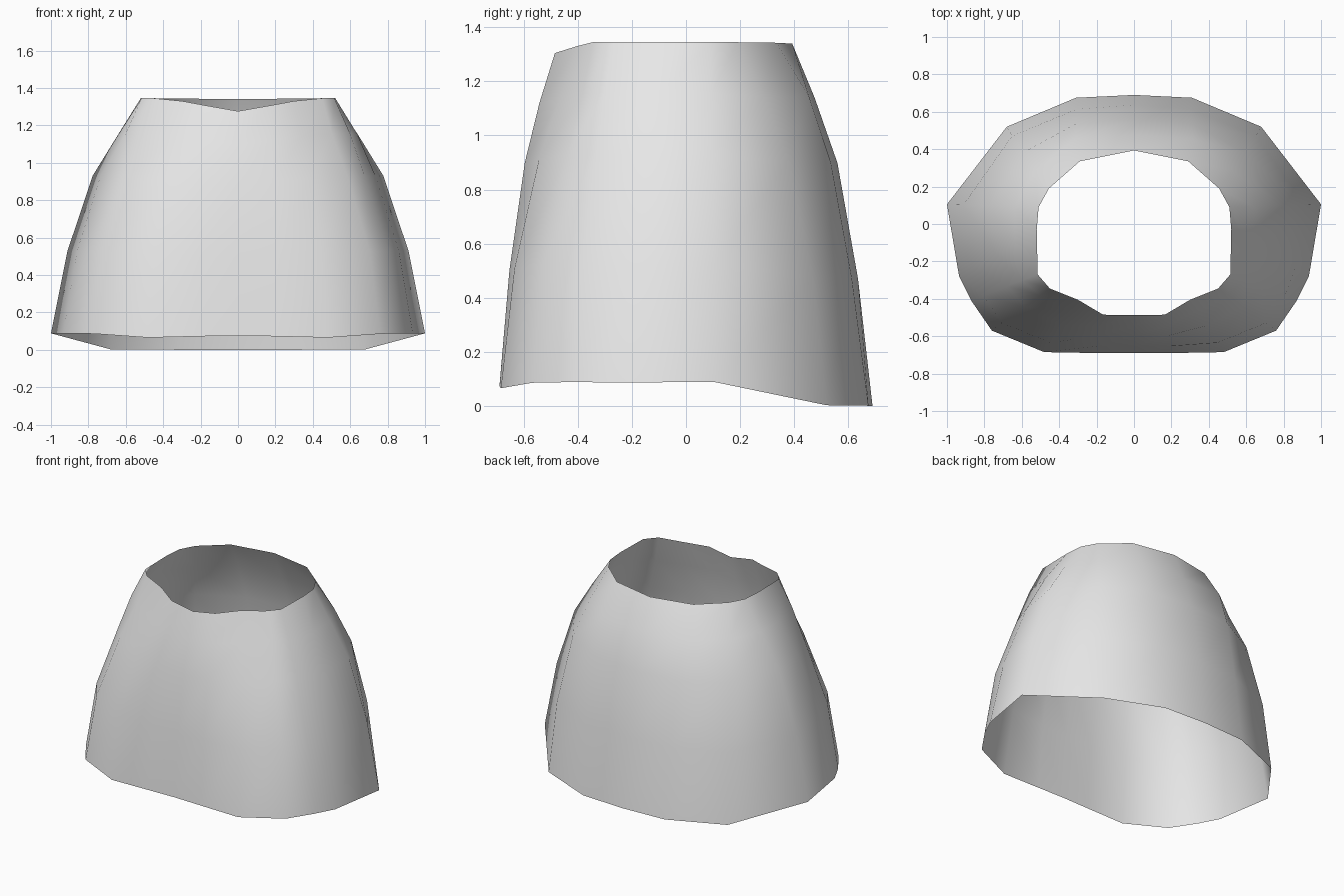
import bpy
import bmesh

cube = bpy.data.objects.get("Cube")
if cube:
    bpy.data.objects.remove(cube)

# Cloth colour
cloth = bpy.data.materials.new("light grey cloth")
cloth.use_nodes = True
cloth.diffuse_color = (0.8, 0.8, 0.8, 1)
cloth.node_tree.nodes["Principled BSDF"].inputs["Base Color"].default_value = (0.8, 0.8, 0.8, 1)

# Left half of the hem and waist outlines, front centre to back centre
hem = [(0, -.69, .075), (.2, -.69, .072), (.48, -.685, .065), (.76, -.57, .085),
       (.87, -.41, .088), (.935, -.28, .086), (1, .105, .088), (.68, .52, .002),
       (.31, .675, 0), (0, .69, 0)]
waist = [(0, -.487, 1.276), (.165, -.485, 1.305), (.3, -.405, 1.33), (.45, -.345, 1.345),
         (.515, -.27, 1.345), (.52, -.03, 1.345), (.51, .09, 1.345), (.455, .19, 1.345),
         (.29, .335, 1.343), (0, .393, 1.34)]

# Each row: how far inward and how far up between hem and waist
rows = [(0, 0), (.18, .35), (.455, .67), (.72, .85), (1, 1)]

# Flatter front corners and a fuller, rounded seat,
# as outward scale per (row, column)
shape = {(3, 2): .965, (3, 3): .935, (3, 4): .975, (3, 6): .985,
         (3, 7): 1.02, (3, 8): 1.06,
         (2, 2): .975, (2, 3): .945, (2, 4): .955, (2, 5): .985,
         (2, 7): 1.03, (2, 8): 1.03, (2, 9): 1.01, (1, 7): 1.02}


def full_ring(half):
    """Mirror a half outline into a closed ring."""
    return half + [(-x, y, z) for x, y, z in half[-2:0:-1]]


bm = bmesh.new()
rings = []
for r, (inward, up) in enumerate(rows):
    half = []
    for c, (a, b) in enumerate(zip(hem, waist)):
        k = shape.get((r, c), 1)
        half.append(((a[0] + (b[0] - a[0]) * inward) * k,
                     (a[1] + (b[1] - a[1]) * inward) * k,
                     a[2] + (b[2] - a[2]) * up))
    rings.append([bm.verts.new(p) for p in full_ring(half)])

# Skirt shell, open at hem and waist
for low, high in zip(rings, rings[1:]):
    n = len(low)
    for i in range(n):
        j = (i + 1) % n
        bm.faces.new((low[i], low[j], high[j], high[i]))
for face in bm.faces:
    face.smooth = True

mesh = bpy.data.meshes.new("skirt")
bm.to_mesh(mesh)
bm.free()
mesh.materials.append(cloth)
skirt = bpy.data.objects.new("skirt", mesh)
bpy.context.collection.objects.link(skirt)
